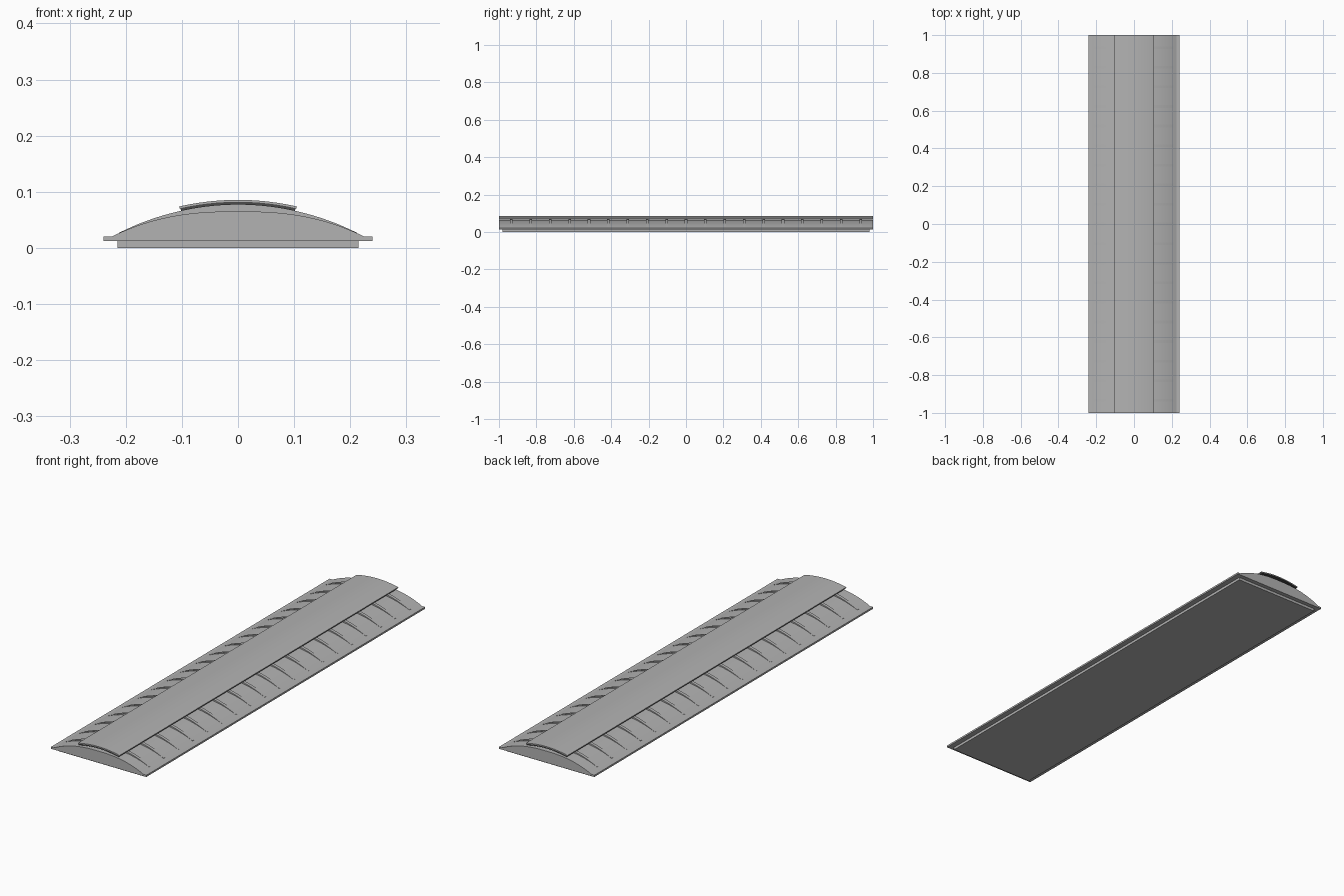
import bpy

cube = bpy.data.objects.get("Cube")
if cube:
    bpy.data.objects.remove(cube, do_unlink=True)


def make_material(name, value):
    mat = bpy.data.materials.new(name)
    mat.use_nodes = True
    colour = (value, value, value, 1)
    mat.diffuse_color = colour
    mat.node_tree.nodes["Principled BSDF"].inputs["Base Color"].default_value = colour
    return mat


grey = make_material("light grey", 0.45)
dark = make_material("dark grey", 0.07)


def extrude(name, profile, y0, y1, mat, smooth=True):
    """Extrude a closed x-z profile along y."""
    n = len(profile)
    verts = [(x, y, z) for y in (y0, y1) for x, z in profile]
    faces = [tuple(range(n)), tuple(reversed(range(n, 2 * n)))]
    faces += [(i, i + n, (i + 1) % n + n, (i + 1) % n) for i in range(n)]
    mesh = bpy.data.meshes.new(name)
    mesh.from_pydata(verts, [], faces)
    mesh.materials.append(mat)
    obj = bpy.data.objects.new(name, mesh)
    bpy.context.collection.objects.link(obj)
    # Outward normals, whichever way the profile runs
    area = sum(profile[i - 1][0] * profile[i][1] - profile[i][0] * profile[i - 1][1]
               for i in range(n))
    if area < 0:
        mesh.flip_normals()
    if smooth:
        bpy.ops.object.select_all(action='DESELECT')
        obj.select_set(True)
        bpy.context.view_layer.objects.active = obj
        bpy.ops.object.shade_smooth_by_angle(angle=0.5)
    return obj


def box_profile(half, z0, z1):
    return [(-half, z0), (half, z0), (half, z1), (-half, z1)]


def arc(half, top, radius, steps=32):
    """Points from right to left along a circular arc peaking at top."""
    xs = [half * (1 - 2 * i / steps) for i in range(steps + 1)]
    return [(x, top - radius + (radius * radius - x * x) ** 0.5) for x in xs]


def vault_height(x):
    return 0.02 + 0.045 * (1 - abs(x / 0.225) ** 2.5)


# Base and flange
extrude("base_plinth", box_profile(0.215, 0, 0.012), -0.98, 0.98, grey, False)
extrude("base_flange", box_profile(0.24, 0.012, 0.02), -1, 1, grey, False)

# Curved vault
xs = [0.225 * (1 - i / 20) for i in range(41)]
extrude("vault", [(x, vault_height(x)) for x in xs], -1, 1, grey)

# Ribs that rise from the vault and carry the cap
rib = arc(0.212, 0.077, 0.473) + [(-0.212, 0.021), (0.212, 0.021)]
for i in range(19):
    y = (i - 9) * 0.1037
    extrude(f"rib_{i + 1}", rib, y - 0.007, y + 0.007, grey)

# Ridge cap: dark liner under a thin sheet
liner = arc(0.103, 0.082, 0.465) + arc(0.101, 0.077, 0.46)[::-1]
extrude("cap_liner", liner, -1, 1, dark)
sheet = arc(0.105, 0.0855, 0.469) + arc(0.104, 0.082, 0.465)[::-1]
extrude("cap_sheet", sheet, -1, 1, grey)
